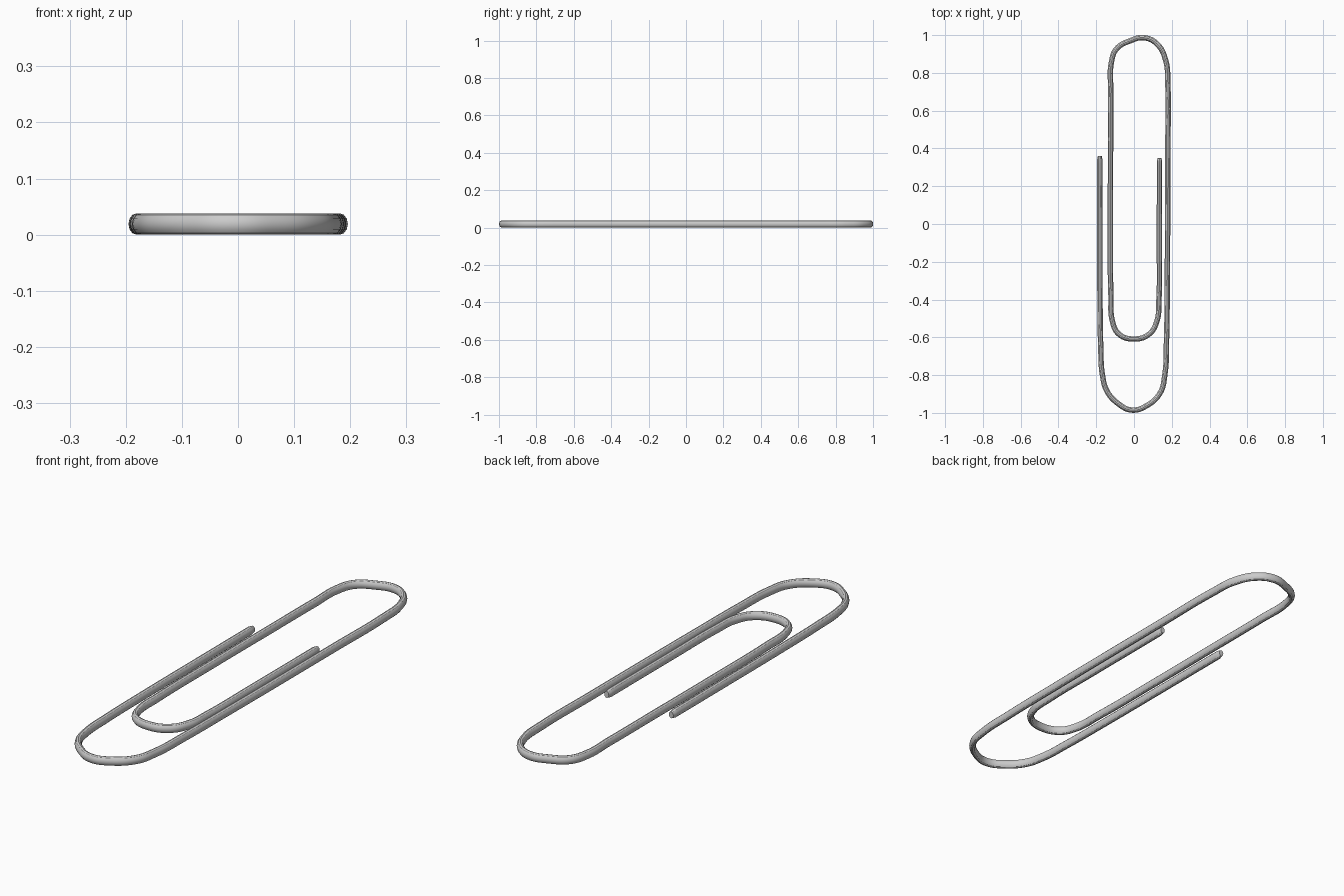
import bpy

if "Cube" in bpy.data.objects:
    bpy.data.objects.remove(bpy.data.objects["Cube"])

HALF_W, HALF_H = 0.0142, 0.019

# Centre line of the wire, from the outer tip to the inner tip
path = [
    (-0.181, 0.36), (-0.181, 0.34), (-0.181, 0.0), (-0.18, -0.4), (-0.176, -0.65),
    (-0.167, -0.80), (-0.143, -0.885), (-0.085, -0.95), (-0.012, -0.985),
    (0.065, -0.963), (0.138, -0.895), (0.163, -0.80), (0.172, -0.62),
    (0.176, -0.3), (0.178, 0.0), (0.179, 0.4), (0.179, 0.74),
    (0.168, 0.865), (0.125, 0.95), (0.055, 0.986), (-0.02, 0.97),
    (-0.092, 0.928), (-0.119, 0.86), (-0.123, 0.70), (-0.124, 0.4),
    (-0.125, 0.0), (-0.122, -0.38), (-0.113, -0.52), (-0.08, -0.583),
    (0.0, -0.609), (0.08, -0.583), (0.121, -0.515), (0.132, -0.40),
    (0.134, -0.1), (0.135, 0.33), (0.135, 0.35),
]

curve = bpy.data.curves.new("wire_path", 'CURVE')
curve.dimensions = '3D'
curve.twist_mode = 'Z_UP'
curve.fill_mode = 'FULL'
curve.bevel_depth = HALF_W
curve.bevel_resolution = 4
curve.resolution_u = 8
curve.use_fill_caps = True
spline = curve.splines.new('BEZIER')
spline.bezier_points.add(len(path) - 1)
for p, (x, y) in zip(spline.bezier_points, path):
    p.co = (x, y, 0)
    p.handle_left_type = p.handle_right_type = 'AUTO'
# Slightly rounded tips
for i in (0, -1):
    spline.bezier_points[i].radius = 0.75

# Wire is slightly taller than wide
wire = bpy.data.objects.new("paperclip_wire", curve)
bpy.context.collection.objects.link(wire)
wire.scale = (1, 1, HALF_H / HALF_W)
wire.location = (0, 0, HALF_H)
bpy.context.view_layer.objects.active = wire
wire.select_set(True)
bpy.ops.object.convert(target='MESH')
bpy.ops.object.transform_apply(location=True, rotation=False, scale=True)
bpy.ops.object.shade_smooth_by_angle()
